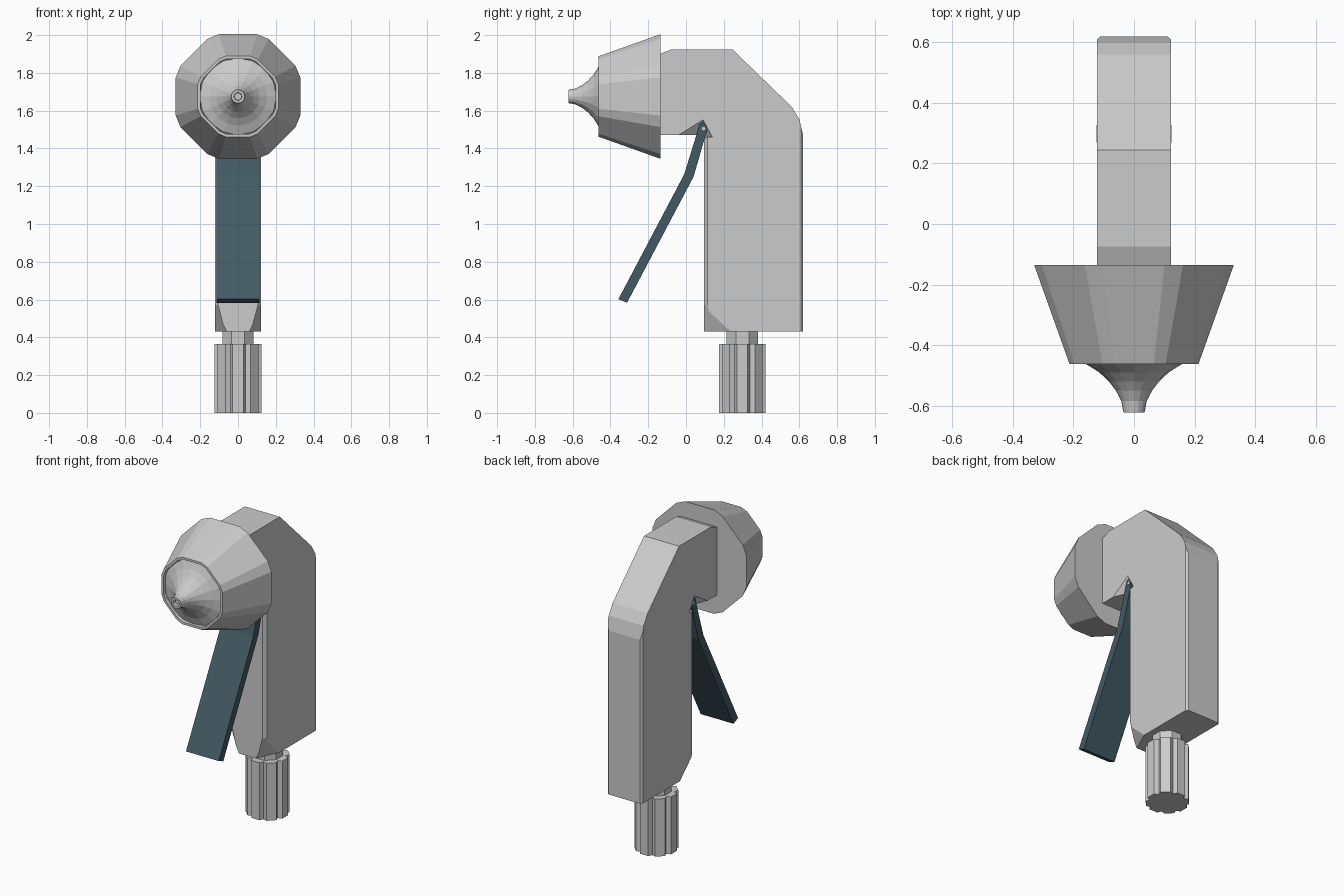
import bpy, bmesh, math
from mathutils import Vector

if "Cube" in bpy.data.objects:
    bpy.data.objects.remove(bpy.data.objects["Cube"], do_unlink=True)


def material(name, colour):
    m = bpy.data.materials.new(name)
    m.use_nodes = True
    m.diffuse_color = (*colour, 1)
    m.node_tree.nodes["Principled BSDF"].inputs["Base Color"].default_value = (*colour, 1)
    return m


GREY = material("light grey metal", (0.6, 0.6, 0.6))
SLATE = material("dark slate", (0.055, 0.1, 0.125))


def finish(bm, name, mat):
    bmesh.ops.recalc_face_normals(bm, faces=bm.faces)
    me = bpy.data.meshes.new(name)
    bm.to_mesh(me)
    bm.free()
    me.materials.append(mat)
    ob = bpy.data.objects.new(name, me)
    bpy.context.collection.objects.link(ob)
    return ob


def loft(rings):
    """Skin a stack of rings with equal point counts and cap both ends."""
    bm = bmesh.new()
    rows = [[bm.verts.new(p) for p in ring] for ring in rings]
    n = len(rows[0])
    for a, b in zip(rows, rows[1:]):
        for i in range(n):
            j = (i + 1) % n
            bm.faces.new((a[i], a[j], b[j], b[i]))
    bm.faces.new(rows[0])
    bm.faces.new(rows[-1])
    return bm


def slab(profile, half):
    """Extrude a side profile (y, z) across the width."""
    return loft([[(x, y, z) for y, z in profile] for x in (-half, half)])


def y_ring(y, r, angles, zc=1.675):
    return [(r * math.sin(a), y, zc + r * math.cos(a)) for a in angles]


def z_ring(z, points, yc=0.298):
    return [(r * math.cos(a), yc + r * math.sin(a), z) for r, a in points]


# Body: bent side profile with bevelled rear corners
body_bm = slab([(-0.14, 1.47), (-0.14, 1.90), (-0.075, 1.925), (0.245, 1.925),
                (0.56, 1.62), (0.60, 1.555), (0.62, 1.47), (0.62, 0.43),
                (0.095, 0.43), (0.095, 1.47)], 0.123)
rear = [e for e in body_bm.edges
        if all(v.co.y > 0.61 for v in e.verts) and abs(e.verts[0].co.z - e.verts[1].co.z) > 0.5]
bmesh.ops.bevel(body_bm, geom=rear, offset=0.012, segments=1, affect='EDGES')
body = finish(body_bm, "body", GREY)


# Cutters: front corner chamfers that flare at the foot, and the pivot dents
def corner_ring(s, z, x_in, y_side):
    a, b = Vector((x_in, 0.095)), Vector((0.123, y_side))
    d = (b - a).normalized() * 0.03
    a, b = a - d, b + d
    return [(s * a.x, a.y, z), (s * b.x, b.y, z), (s * 0.2, b.y, z), (s * 0.2, a.y, z)]


cutters = []
for s, side in ((1, "left"), (-1, "right")):
    bm = loft([corner_ring(s, 0.40, 0.045, 0.27), corner_ring(s, 0.57, 0.105, 0.113),
               corner_ring(s, 1.469, 0.105, 0.113)])
    cutters.append(finish(bm, side + "_corner_cutter", GREY))
    bm = bmesh.new()
    for p in [(0.13, -0.075, 1.46), (0.13, 0.09, 1.562), (0.13, 0.145, 1.46), (0.06, 0.097, 1.46)]:
        bm.verts.new((s * p[0], p[1], p[2]))
    bmesh.ops.convex_hull(bm, input=bm.verts)
    cutters.append(finish(bm, side + "_dent_cutter", GREY))
for c in cutters:
    mod = body.modifiers.new(c.name, 'BOOLEAN')
    mod.operation = 'DIFFERENCE'
    mod.solver = 'EXACT'
    mod.object = c
    c.hide_render = True
    c.hide_set(True)

# Nose housing: chamfered octagon flaring to the rear, with a recessed front
oct_angles = [math.radians(45 * k + 22.5 + d) for k in range(8) for d in (-5.5, 5.5)]
finish(loft([y_ring(-0.135, 0.345, oct_angles), y_ring(-0.462, 0.223, oct_angles),
             y_ring(-0.462, 0.208, oct_angles), y_ring(-0.44, 0.206, oct_angles)]),
       "nose_housing", GREY)

# Nozzle: concave cone with a small bore in the tip
round_angles = [math.radians(22.5 * k) for k in range(16)]
nozzle = [(-0.43, 0.207), (-0.445, 0.203), (-0.465, 0.155), (-0.49, 0.115), (-0.52, 0.083),
          (-0.55, 0.06), (-0.585, 0.042), (-0.623, 0.035), (-0.623, 0.021), (-0.60, 0.019)]
finish(loft([y_ring(y, r, round_angles) for y, r in nozzle]), "nozzle", GREY)

# Lever: bent strip hinged under the head
lever = [(0.078, 1.545), (0.092, 1.555), (0.118, 1.52), (0.04, 1.25), (-0.312, 0.583),
         (-0.358, 0.602), (-0.01, 1.262)]
finish(slab(lever, 0.115), "lever", SLATE)

# Hinge pin
pin = [(0.093 + 0.01 * math.cos(a), 1.505 + 0.01 * math.sin(a)) for a in round_angles[::2]]
finish(slab(pin, 0.118), "hinge_pin", GREY)

# Hose fitting: neck and fluted nut
neck = [(0.09, math.radians(45 * k + 22.5)) for k in range(8)]
finish(loft([z_ring(z, neck) for z in (0.35, 0.435)]), "fitting_neck", GREY)
nut = []
for k in range(8):
    nut += [(0.127, math.radians(45 * k + d)) for d in (-13, 13)]
    nut.append((0.106, math.radians(45 * k + 22.5)))
finish(loft([z_ring(z, nut) for z in (0, 0.365)]), "fitting_nut", GREY)
